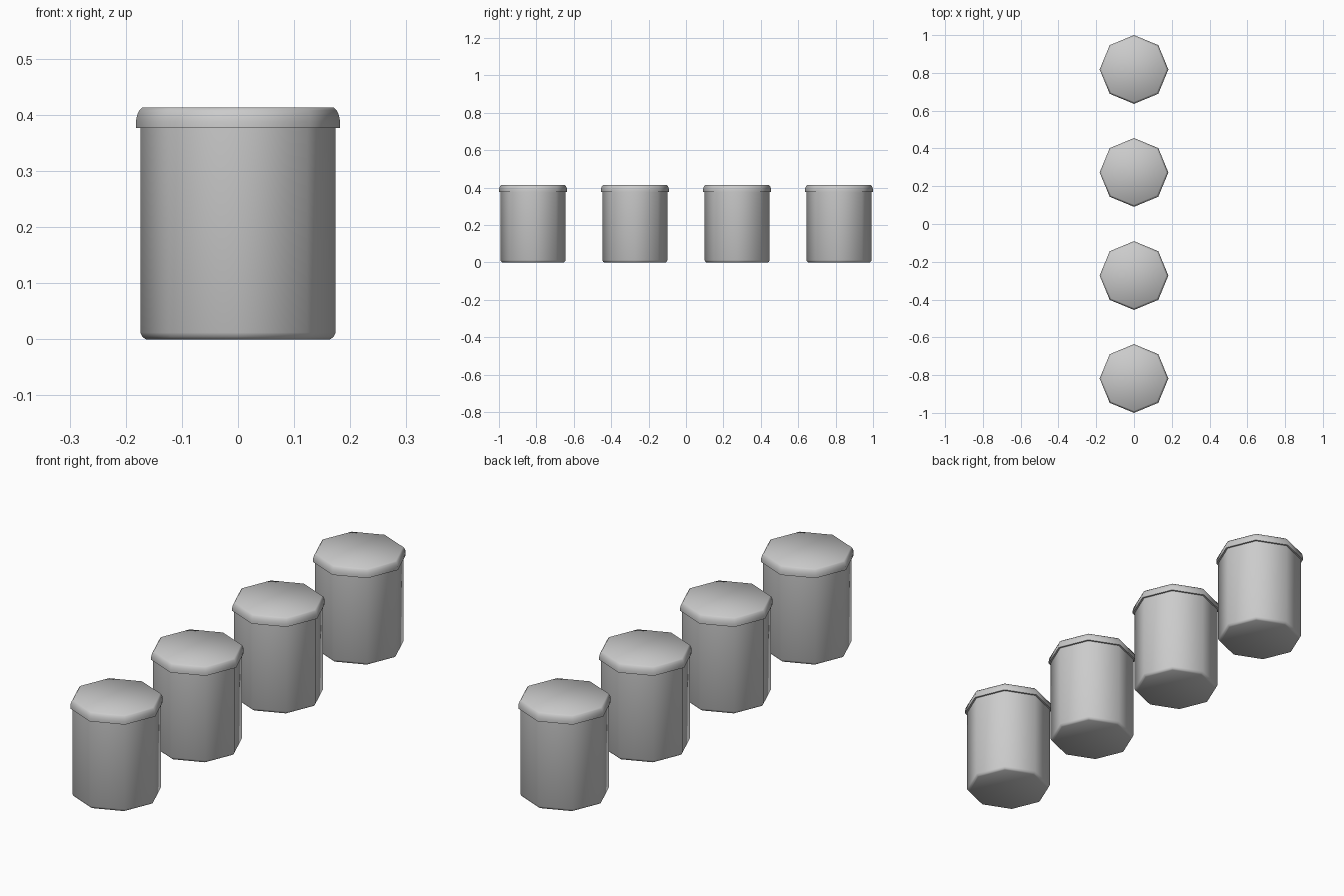
import bpy, bmesh
from math import radians, pi, cos, sin

default = bpy.data.objects.get("Cube")
if default:
    bpy.data.objects.remove(default)

grey = bpy.data.materials.new("plain grey")
grey.use_nodes = True
colour = (0.6, 0.6, 0.6, 1)
grey.diffuse_color = colour
grey.node_tree.nodes["Principled BSDF"].inputs["Base Color"].default_value = colour

SIDES = 8


def lathe(name, profile, y, angle):
    """Closed eight-sided solid from (radius, height) points, corners on the axes."""
    bm = bmesh.new()
    rings = [[bm.verts.new((r * cos(2 * pi * i / SIDES), r * sin(2 * pi * i / SIDES), z))
              for i in range(SIDES)] for r, z in profile]
    for low, high in zip(rings, rings[1:]):
        for i in range(SIDES):
            j = (i + 1) % SIDES
            bm.faces.new((low[i], low[j], high[j], high[i]))
    bm.faces.new(rings[0][::-1])
    bm.faces.new(rings[-1])
    mesh = bpy.data.meshes.new(name)
    bm.to_mesh(mesh)
    bm.free()
    mesh.materials.append(grey)
    obj = bpy.data.objects.new(name, mesh)
    obj.location.y = y
    bpy.context.collection.objects.link(obj)
    bpy.ops.object.select_all(action="DESELECT")
    bpy.context.view_layer.objects.active = obj
    obj.select_set(True)
    bpy.ops.object.shade_smooth_by_angle(angle=radians(angle))
    return obj


BODY = [(0.164, 0), (0.170, 0.004), (0.174, 0.012), (0.174, 0.378)]
LID = [(0.174, 0.377), (0.182, 0.377), (0.182, 0.388), (0.180, 0.399),
       (0.176, 0.408), (0.171, 0.413)]

# Row of four canisters, each a body with an overhanging rounded lid
for number, y in enumerate((-0.818, -0.273, 0.273, 0.818), 1):
    lathe(f"canister_body_{number}", BODY, y, 60)
    lathe(f"canister_lid_{number}", LID, y, 50)
